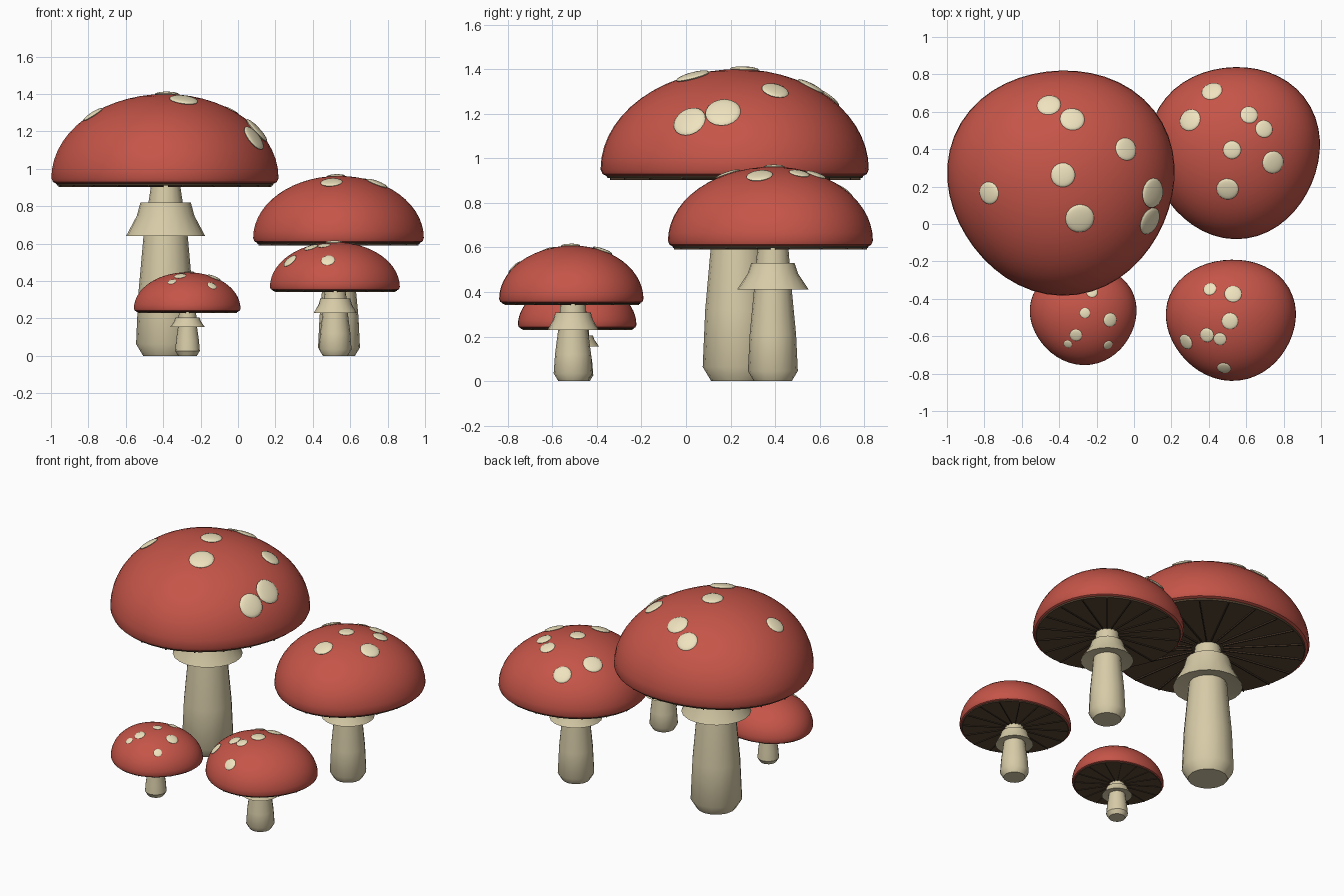
import bpy, bmesh, math
from mathutils import Vector, Matrix

if "Cube" in bpy.data.objects:
    bpy.data.objects.remove(bpy.data.objects["Cube"])


def material(name, rgb):
    m = bpy.data.materials.new(name)
    m.diffuse_color = (*rgb, 1)
    m.use_nodes = True
    m.node_tree.nodes["Principled BSDF"].inputs["Base Color"].default_value = m.diffuse_color
    return m


RED = material("cap_red", (0.56, 0.09, 0.065))
CREAM = material("spot_cream", (0.86, 0.77, 0.52))
STEM = material("stem_cream", (0.68, 0.60, 0.39))
BROWN = material("gill_brown", (0.10, 0.065, 0.035))
GILL = material("gill_dark", (0.06, 0.035, 0.02))


def finish(bm, name, mat, smooth=35):
    bmesh.ops.recalc_face_normals(bm, faces=bm.faces)
    me = bpy.data.meshes.new(name)
    bm.to_mesh(me)
    bm.free()
    me.materials.append(mat)
    ob = bpy.data.objects.new(name, me)
    bpy.context.collection.objects.link(ob)
    if smooth:
        bpy.ops.object.select_all(action='DESELECT')
        ob.select_set(True)
        bpy.context.view_layer.objects.active = ob
        bpy.ops.object.shade_smooth_by_angle(angle=math.radians(smooth))
    return ob


def wobble(t):
    # gentle three-lobed outline shared by all caps
    return 1 + 0.025 * math.cos(3 * (t - math.radians(35)))


def revolve(name, profile, centre, mat, segs=16, scale=(1, 1), lobed=False):
    """Lathe (r, z) points; ends with r == 0 become poles, other ends are capped."""
    bm = bmesh.new()
    rings = []
    for r, z in profile:
        if r < 1e-6:
            rings.append([bm.verts.new((centre[0], centre[1], z))] * segs)
            continue
        ring = []
        for i in range(segs):
            t = 2 * math.pi * i / segs
            k = r * (wobble(t) if lobed else 1)
            ring.append(bm.verts.new((centre[0] + k * scale[0] * math.cos(t),
                                      centre[1] + k * scale[1] * math.sin(t), z)))
        rings.append(ring)
    for a, b in zip(rings, rings[1:]):
        for i in range(segs):
            j = (i + 1) % segs
            bm.faces.new(list(dict.fromkeys((a[i], a[j], b[j], b[i]))))
    for ring in (rings[0], rings[-1]):
        if ring[0] is not ring[1]:
            bm.faces.new(ring)
    return finish(bm, name, mat)


def mushroom(tag, c, rx, ry, zb, z0, top, stem, collar, spots, gills):
    h = top - z0
    # red dome with a tucked-in rim
    dome = [(0.96, zb + 0.25 * (z0 - zb)), (0.985, zb + 0.45 * (z0 - zb))]
    for i in range(15):
        t = math.pi / 2 * i / 14
        dome.append((math.cos(t) if i < 14 else 0, z0 + h * math.sin(t)))
    revolve(tag + "_cap", dome, c, RED, 48, (rx, ry), True)
    # brown underside
    revolve(tag + "_underside", [(0.95, zb), (0.96, zb + 0.3 * (z0 - zb))],
            c, BROWN, 48, (rx, ry), True)
    # thin radial gills
    bm = bmesh.new()
    for i in range(gills):
        t = 2 * math.pi * (i + 0.5) / gills
        inner, outer = 0.16 * rx, 0.94 * math.hypot(rx * math.cos(t), ry * math.sin(t)) * wobble(t)
        m = (Matrix.Translation((c[0], c[1], zb)) @ Matrix.Rotation(t, 4, 'Z')
             @ Matrix.Translation(((inner + outer) / 2, 0, 0))
             @ Matrix.Diagonal((outer - inner, 0.012 * rx, 0.03 * rx, 1)))
        bmesh.ops.create_cube(bm, size=1, matrix=m)
    finish(bm, tag + "_gills", GILL, 0)
    # tapered stem with a chamfered foot
    rb, rt = stem
    revolve(tag + "_stem", [(0.76 * rb, 0), (rb, 0.4 * rb), (0.93 * rb, 0.35 * zb),
                            (0.75 * rb, 0.7 * zb), (rt, zb + 0.02)], c, STEM)
    # flared collar
    r1, z1, r2, z2 = collar
    dz = z2 - z1
    revolve(tag + "_collar", [(0.5 * r1, z1 + 0.12 * dz), (r1, z1),
                              (r2 + 0.25 * (r1 - r2), z1 + 0.6 * dz),
                              (r2, z2), (0.6 * r2, z2)], c, STEM, 20)
    # raised spots lying on the dome
    bm = bmesh.new()
    for x, y, r in spots:
        dx, dy = x - c[0], y - c[1]
        w = wobble(math.atan2(dy, dx))
        a, b = rx * w, ry * w
        s = math.sqrt(max(0.02, 1 - (dx / a) ** 2 - (dy / b) ** 2))
        n = Vector((dx / a ** 2, dy / b ** 2, s / h))
        rot = n.to_track_quat('Z', 'Y').to_matrix().to_4x4()
        m = (Matrix.Translation((x, y, z0 + h * s)) @ rot
             @ Matrix.Diagonal((r, r, 0.2 * r, 1)))
        bmesh.ops.create_uvsphere(bm, u_segments=18, v_segments=10, radius=1, matrix=m)
    finish(bm, tag + "_spots", CREAM, 60)


mushroom("large", (-0.387, 0.233), 0.607, 0.602, 0.912, 0.95, 1.40,
         (0.158, 0.075), (0.212, 0.64, 0.135, 0.82),
         [(-.455, .636, .064), (-.33, .56, .066), (-.043, .40, .062), (-.38, .262, .065),
          (-.775, .166, .06), (-.29, .03, .077), (.10, .166, .08), (.085, .016, .076)], 20)
mushroom("medium", (0.54, 0.39), 0.456, 0.46, 0.598, 0.63, 0.962,
         (0.112, 0.068), (0.161, 0.41, 0.097, 0.53),
         [(.30, .556, .06), (.417, .71, .056), (.615, .583, .047), (.695, .508, .047),
          (.524, .396, .048), (.743, .33, .06), (.50, .187, .059)], 18)
mushroom("small", (0.52, -0.507), 0.347, 0.324, 0.346, 0.368, 0.608,
         (0.087, 0.055), (0.115, 0.229, 0.08, 0.307),
         [(.406, -.348, .035), (.53, -.374, .046), (.513, -.519, .044), (.278, -.63, .042),
          (.39, -.594, .038), (.46, -.615, .034), (.481, -.77, .037)], 16)
mushroom("tiny", (-0.27, -0.482), 0.285, 0.266, 0.234, 0.252, 0.447,
         (0.066, 0.045), (0.092, 0.155, 0.064, 0.205),
         [(-.225, -.364, .03), (-.262, -.476, .028), (-.128, -.513, .037), (-.31, -.594, .033),
          (-.353, -.642, .023), (-.139, -.647, .026)], 16)
